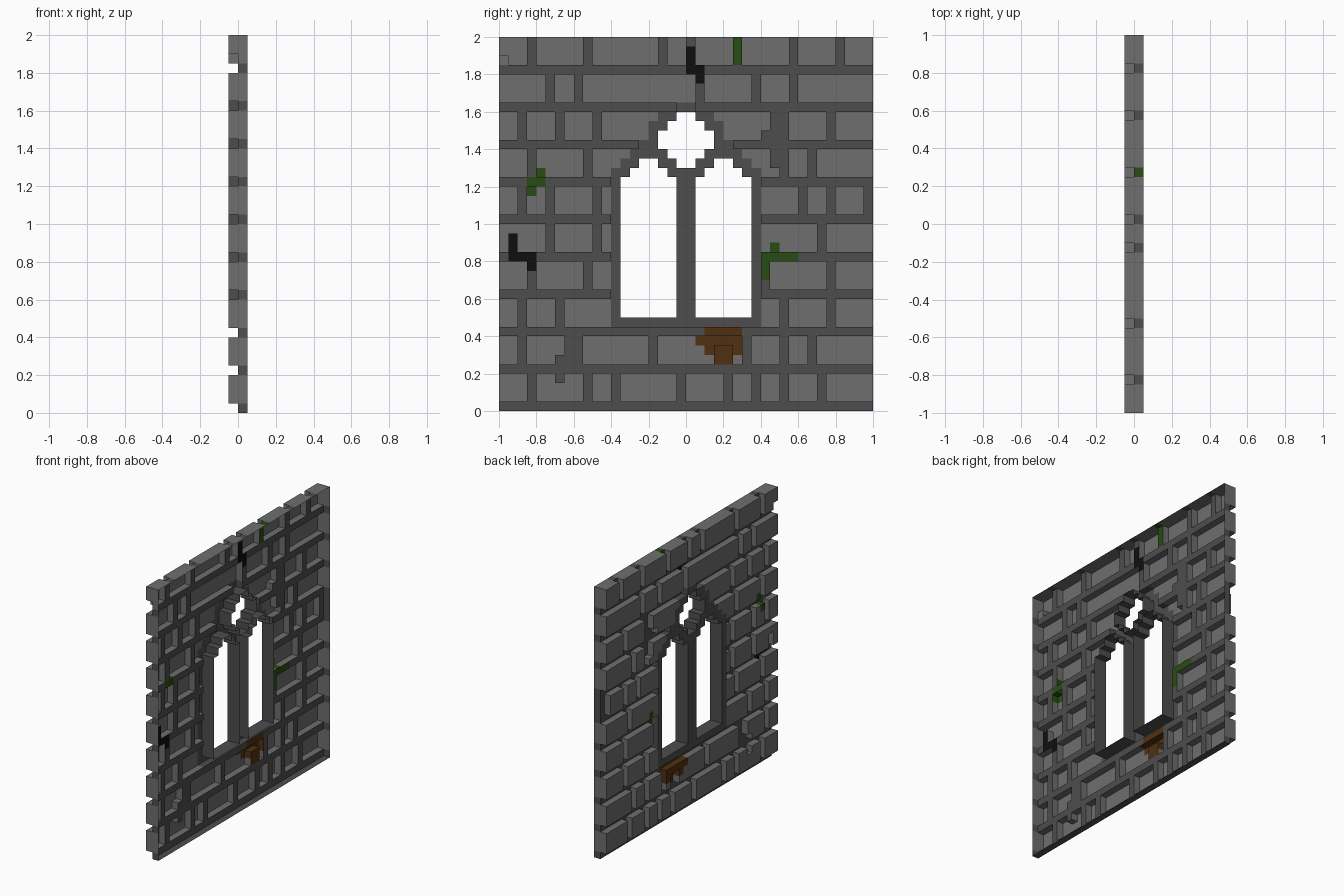
import bpy, bmesh

if "Cube" in bpy.data.objects:
    bpy.data.objects.remove(bpy.data.objects["Cube"])

U = 0.05          # cell size; the wall is a 40 x 40 cell relief, open at the back (+x)
N = 40

# flat colours
COLORS = {
    "bricks": ("stone grey", (0.158, 0.158, 0.158)),
    "mortar": ("dark mortar", (0.075, 0.075, 0.075)),
    "window_frame": ("dark mortar", None),
    "moss": ("moss green", (0.020, 0.072, 0.006)),
    "rust_stain": ("rust brown", (0.078, 0.030, 0.005)),
    "cracks": ("crack black", (0.0045, 0.0045, 0.0045)),
}

# vertical joints of each brick course, bottom to top
JOINTS = [
    (3, 9, 12, 19, 24, 27, 30, 34),
    (2, 7, 8, 16, 26, 30, 33),
    (2, 6, 30, 35),
    (3, 9, 28, 35),
    (5, 10, 34),
    (2, 5, 10, 32, 35, 39),
    (3, 9, 30, 33),
    (2, 6, 10, 30, 35),
    (5, 8, 21, 27, 31),
    (3, 9, 17, 20, 25, 31, 36),
]


def block(i0, i1, j0, j1):
    """Cells from i0..i1 across and j0..j1 up, inclusive."""
    return {(i, j) for i in range(i0, i1 + 1) for j in range(j0, j1 + 1)}


def mirrored(cells):
    return cells | {(N - 1 - i, j) for i, j in cells}


# window openings: twin lancets and the quatrefoil light above
lancet = block(13, 18, 10, 24) | block(14, 17, 25, 25) | block(15, 16, 26, 26)
holes = mirrored(lancet)
for j, half in zip(range(26, 32), (1, 2, 3, 3, 2, 1)):
    holes |= block(20 - half, 19 + half, j, j)

# stone frame silhouette around the openings
frame = block(12, 27, 9, 24)
for j, half in zip(range(25, 33), (8, 7, 6, 5, 4, 4, 3, 1)):
    frame |= block(20 - half, 19 + half, j, j)
frame -= holes

# weathering
moss = (block(3, 3, 23, 24) | block(4, 4, 24, 25) | block(28, 28, 14, 16)
        | block(28, 31, 16, 16) | block(29, 29, 17, 17) | block(25, 25, 37, 39))
rust = block(22, 25, 6, 8) | block(21, 21, 7, 7) | block(23, 24, 5, 5)
cracks = (block(20, 20, 36, 38) | block(21, 21, 35, 36) | block(1, 1, 16, 18)
          | block(1, 3, 16, 16) | block(3, 3, 15, 15))
worn = (block(29, 29, 26, 31) | block(30, 30, 27, 30) | block(28, 28, 29, 29)
        | block(6, 6, 3, 5))
chipped = {(0, 37)} | block(23, 24, 5, 6)

# sort every cell into a part and a depth (2 = proud stone, 1 = recessed)
part, depth = {}, {}
for i in range(N):
    for j in range(N):
        c = (i, j)
        if c in holes:
            continue
        is_brick = j % 4 != 0 and i not in JOINTS[j // 4]
        name, d = ("bricks", 2) if is_brick else ("mortar", 1)
        if c in worn:
            name, d = "mortar", 1
        if c in frame:
            name, d = "window_frame", 2
        if c in moss:
            name = "moss"
        if c in rust:
            name = "rust_stain"
        if c in cracks:
            name, d = "cracks", 1
        if c in chipped:
            d = 1
        part[c], depth[c] = name, d


def material(label, rgb):
    m = bpy.data.materials.get(label)
    if m is None:
        m = bpy.data.materials.new(label)
    if rgb:
        m.diffuse_color = (*rgb, 1)
    return m


def build(name):
    bm = bmesh.new()

    def quad(*pts):
        bm.faces.new([bm.verts.new(p) for p in pts])

    for (i, j), d in depth.items():
        if part[i, j] != name:
            continue
        y0, y1, z0, z1 = i * U - 1, (i + 1) * U - 1, j * U, (j + 1) * U
        x = U - d * U
        # face of the stone, towards -x
        quad((x, y0, z0), (x, y0, z1), (x, y1, z1), (x, y1, z0))
        # sides wherever the neighbouring cell is lower
        edges = (((-1, 0), (y0, z0), (y0, z1)), ((1, 0), (y1, z1), (y1, z0)),
                 ((0, -1), (y1, z0), (y0, z0)), ((0, 1), (y0, z1), (y1, z1)))
        for (di, dj), a, b in edges:
            nd = depth.get((i + di, j + dj), 0)
            for k in range(nd, d):
                xa, xb = U - (k + 1) * U, U - k * U
                quad((xa, *b), (xa, *a), (xb, *a), (xb, *b))
    bmesh.ops.remove_doubles(bm, verts=bm.verts, dist=1e-4)
    mesh = bpy.data.meshes.new(name)
    bm.to_mesh(mesh)
    bm.free()
    mesh.materials.append(material(*COLORS[name]))
    obj = bpy.data.objects.new(name, mesh)
    bpy.context.collection.objects.link(obj)


for name in COLORS:
    build(name)

for m in bpy.data.materials:
    if m.users and not m.is_grease_pencil:
        m.use_nodes = True
        m.node_tree.nodes["Principled BSDF"].inputs["Base Color"].default_value = m.diffuse_color
